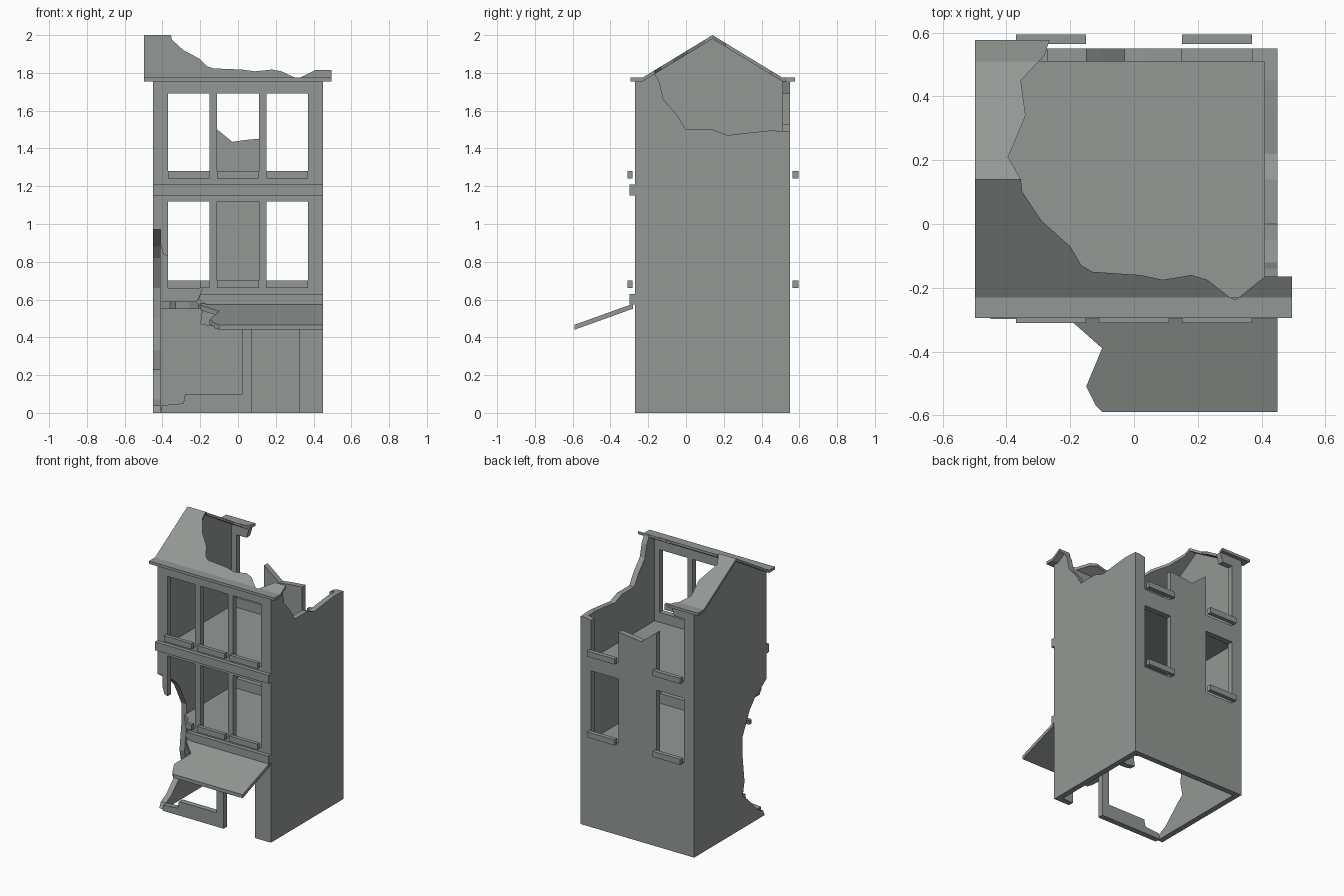
import bpy, bmesh

stone = bpy.data.materials.new("grey_stone")
stone.diffuse_color = (0.29, 0.315, 0.30, 1)


def plate(name, axis, lo, hi, outline, holes=(), lift=None, folds=()):
    """Extrude a flat outline with holes along an axis; optionally fold and lift it in z."""
    cu = bpy.data.curves.new(name, 'CURVE')
    cu.dimensions = '2D'
    cu.fill_mode = 'BOTH'
    cu.extrude = (hi - lo) / 2
    for pts in [outline, *holes]:
        sp = cu.splines.new('POLY')
        sp.points.add(len(pts) - 1)
        for p, (a, b) in zip(sp.points, pts):
            p.co = (a, b, 0, 1)
        sp.use_cyclic_u = True
    tmp = bpy.data.objects.new(name + "_curve", cu)
    bpy.context.collection.objects.link(tmp)
    bpy.context.view_layer.update()
    me = bpy.data.meshes.new_from_object(tmp.evaluated_get(bpy.context.evaluated_depsgraph_get()))
    bpy.data.objects.remove(tmp)
    me.name = name
    bm = bmesh.new()
    bm.from_mesh(me)
    bmesh.ops.remove_doubles(bm, verts=bm.verts, dist=1e-5)
    for v in bm.verts:
        a, b, d = v.co.x, v.co.y, v.co.z + (lo + hi) / 2
        v.co = {'x': (d, a, b), 'y': (a, d, b), 'z': (a, b, d)}[axis]
    for y in folds:
        bmesh.ops.bisect_plane(bm, geom=bm.verts[:] + bm.edges[:] + bm.faces[:],
                               plane_co=(0, y, 0), plane_no=(0, 1, 0))
    if lift:
        for v in bm.verts:
            v.co.z += lift(v.co.y)
    bmesh.ops.recalc_face_normals(bm, faces=bm.faces)
    for f in bm.faces:
        f.smooth = False
        f.material_index = 0
    bm.to_mesh(me)
    bm.free()
    me.materials.clear()
    me.materials.append(stone)
    ob = bpy.data.objects.new(name, me)
    bpy.context.collection.objects.link(ob)
    return ob


def rect(x0, x1, z0, z1):
    return [(x0, z0), (x1, z0), (x1, z1), (x0, z1)]


def box(name, x0, x1, y0, y1, z0, z1):
    return plate(name, 'z', z0, z1, rect(x0, x1, y0, y1))


BAYS = [(-0.37, -0.15), (-0.11, 0.11), (0.15, 0.37)]
LOW, HIGH = (0.66, 1.12), (1.24, 1.69)

# Front wall: shop opening, doorway, five whole windows, one torn open
plate("front_wall", 'y', -0.27, -0.23, [
    (-0.41, 1.755), (0.41, 1.755), (0.41, 0), (0.325, 0), (0.325, 0.46), (0.075, 0.46),
    (0.075, 0), (-0.41, 0), (-0.405, 0.04), (-0.29, 0.05), (-0.28, 0.10), (0.02, 0.10),
    (0.02, 0.46), (-0.15, 0.46), (-0.20, 0.47), (-0.19, 0.54), (-0.22, 0.59),
    (-0.20, 0.63), (-0.19, 0.66), (-0.15, 0.66), (-0.15, 1.12), (-0.37, 1.12),
    (-0.37, 0.83), (-0.395, 0.84), (-0.41, 0.89)],
    [rect(*b, *HIGH) for b in BAYS] + [rect(*b, *LOW) for b in BAYS[1:]])

# Back wall: upper storey broken away
plate("back_wall", 'y', 0.51, 0.55, [
    (-0.41, 1.755), (-0.27, 1.755), (-0.29, 1.69), (-0.37, 1.69), (-0.37, 1.24),
    (-0.15, 1.24), (-0.15, 1.53), (-0.11, 1.50), (-0.03, 1.435), (0.04, 1.445),
    (0.15, 1.455), (0.15, 1.24), (0.37, 1.24), (0.37, 1.48), (0.41, 1.49),
    (0.41, 0), (-0.41, 0)],
    [rect(*b, *LOW) for b in (BAYS[0], BAYS[2])])

# Left wall: full gable, with the lower front corner blown out
plate("left_wall", 'x', -0.45, -0.41, [
    (-0.27, 1.755), (-0.23, 1.755), (0.14, 1.98), (0.51, 1.755), (0.55, 1.755), (0.55, 0),
    (-0.25, 0), (-0.23, 0.04), (-0.17, 0.07), (-0.10, 0.14), (-0.05, 0.19), (0, 0.23),
    (-0.02, 0.33), (0, 0.50), (0, 0.66), (-0.08, 0.82), (-0.135, 0.88), (-0.27, 0.97)])

# Right wall: gable collapsed
plate("right_wall", 'x', 0.41, 0.45, [
    (-0.27, 0), (0.55, 0), (0.55, 1.49), (0.45, 1.495), (0.35, 1.485), (0.22, 1.47),
    (0.14, 1.50), (0, 1.50), (-0.05, 1.58), (-0.12, 1.66), (-0.14, 1.75),
    (-0.165, 1.795), (-0.23, 1.755), (-0.27, 1.755)])

# Floors
plate("first_floor", 'z', 0.55, 0.59, [
    (-0.41, 0.51), (0.41, 0.51), (0.41, -0.23), (-0.21, -0.23), (-0.26, -0.16),
    (-0.33, -0.12), (-0.36, -0.05), (-0.41, -0.02)])
box("second_floor", -0.41, 0.41, -0.23, 0.51, 1.13, 1.17)

# Roof: broken plan outline folded into two slopes with flat eaves
plate("roof", 'z', 1.755, 1.775, [
    (-0.498, -0.295), (-0.498, 0.577), (-0.265, 0.577), (-0.28, 0.53), (-0.355, 0.45),
    (-0.34, 0.34), (-0.395, 0.21), (-0.355, 0.14), (-0.35, 0.10), (-0.29, 0.01),
    (-0.20, -0.07), (-0.165, -0.13), (-0.13, -0.15), (0.02, -0.16), (0.09, -0.175),
    (0.18, -0.16), (0.23, -0.175), (0.30, -0.23), (0.32, -0.237), (0.36, -0.205),
    (0.41, -0.165), (0.495, -0.165), (0.495, -0.295)],
    lift=lambda y: max(0, 0.225 * (1 - abs(y - 0.14) / 0.37)), folds=(-0.23, 0.14, 0.51))

# Belt courses
box("upper_belt", -0.45, 0.45, -0.298, -0.27, 1.15, 1.21)
plate("lower_belt", 'y', -0.298, -0.27, [
    (-0.20, 0.63), (0.45, 0.63), (0.45, 0.575), (-0.17, 0.575), (-0.21, 0.60)])

# Window sills
for z in (LOW[0], HIGH[0]):
    for i, (x0, x1) in enumerate(BAYS):
        left = -0.20 if (i == 0 and z == LOW[0]) else x0
        box("front_sill", left, x1, -0.31, -0.283, z, z + 0.04)
        if i != 1:
            box("back_sill", x0, x1, 0.565, 0.595, z, z + 0.04)

# Sloping shop awning with a torn left edge
plate("awning", 'z', -0.013, 0.013, [
    (-0.20, -0.28), (-0.19, -0.31), (-0.10, -0.39), (-0.15, -0.51), (-0.12, -0.57),
    (-0.10, -0.59), (0.45, -0.59), (0.45, -0.28)],
    lift=lambda y: 0.565 + (y + 0.28) * 0.36)
